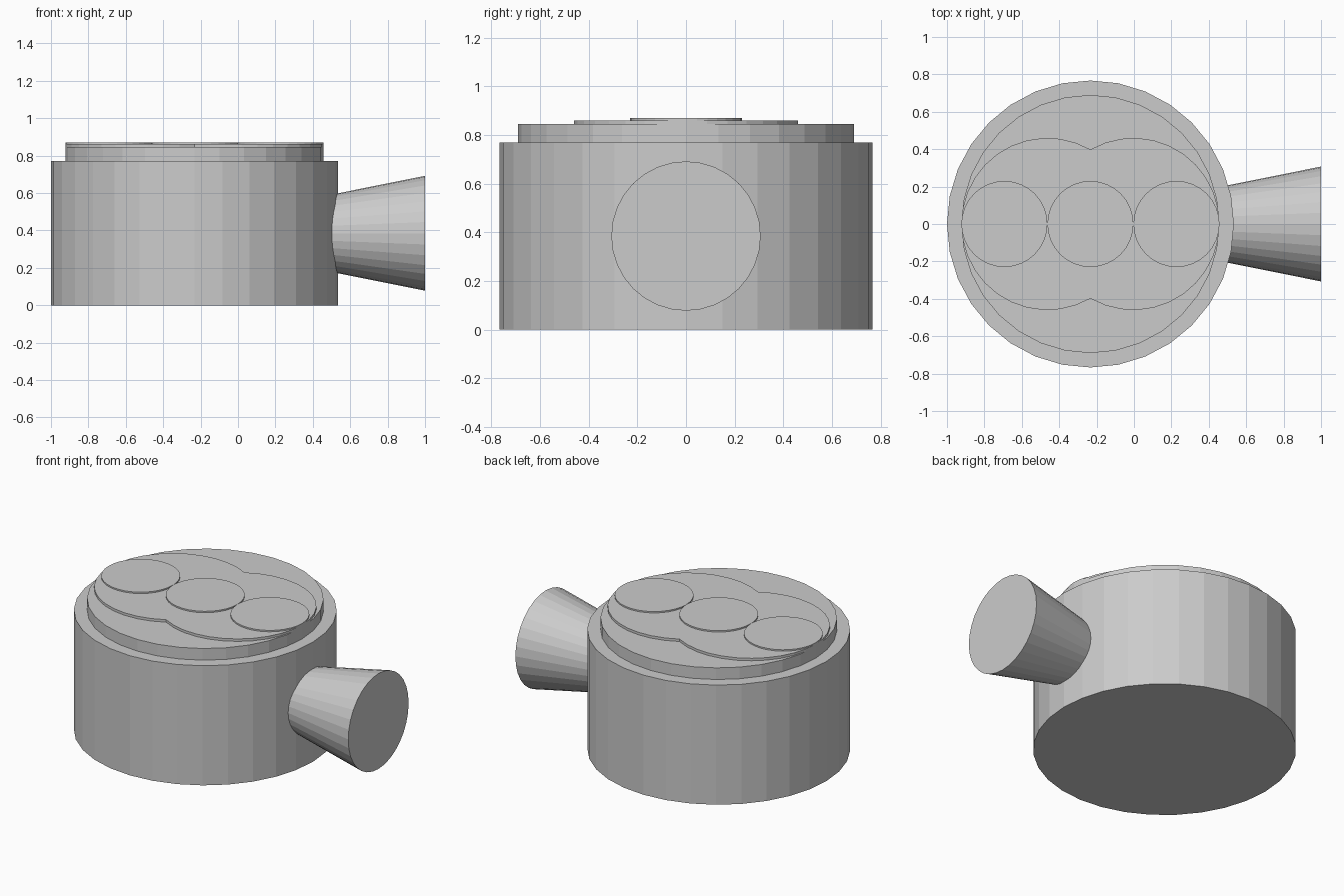
import bpy, bmesh
from math import cos, sin, pi

if "Cube" in bpy.data.objects:
    bpy.data.objects.remove(bpy.data.objects["Cube"])

R = 0.767        # body radius
CX = -0.233      # body centre in x
SIDES = 32


def prism(name, outline, z0, z1):
    """Extrude a closed flat outline from z0 to z1."""
    bm = bmesh.new()
    base = bm.faces.new([bm.verts.new((x, y, z0)) for x, y in outline])
    top = bmesh.ops.extrude_face_region(bm, geom=[base], use_keep_orig=True)
    moved = [v for v in top["geom"] if isinstance(v, bmesh.types.BMVert)]
    bmesh.ops.translate(bm, verts=moved, vec=(0, 0, z1 - z0))
    bmesh.ops.recalc_face_normals(bm, faces=bm.faces)
    mesh = bpy.data.meshes.new(name)
    bm.to_mesh(mesh)
    bm.free()
    obj = bpy.data.objects.new(name, mesh)
    bpy.context.collection.objects.link(obj)
    return obj


def arc(cx, r, start, end, n):
    return [(cx + r * cos(start + (end - start) * i / n),
             r * sin(start + (end - start) * i / n)) for i in range(n)]


def disc(name, cx, r, z0, z1):
    return prism(name, arc(cx, r, 0, 2 * pi, SIDES), z0, z1)


# Main drum and the raised step on top
disc("body", CX, R, 0, 0.77)
disc("top_step", CX, 0.69, 0.77, 0.845)

# Two-lobed plate: a pair of overlapping circles merged in one outline
lobe, half = 0.46, 0.23
a = 2 * pi / 3
outline = arc(CX + half, lobe, -a, a, 22) + arc(CX - half, lobe, pi - a, pi + a, 22)
prism("lobed_plate", outline, 0.845, 0.861)

# Three small discs in a row
for i in (-1, 0, 1):
    disc(f"small_disc_{i + 2}", CX + i * 0.46, 0.23, 0.861, 0.87)

# Flared side spout, widening outwards along +x
x0, x1 = 0.233, 1.0
bpy.ops.mesh.primitive_cone_add(vertices=SIDES, radius1=0.153, radius2=0.307,
                                depth=x1 - x0,
                                location=((x0 + x1) / 2, 0, 0.385),
                                rotation=(0, pi / 2, 0))
bpy.context.object.name = "side_spout"
